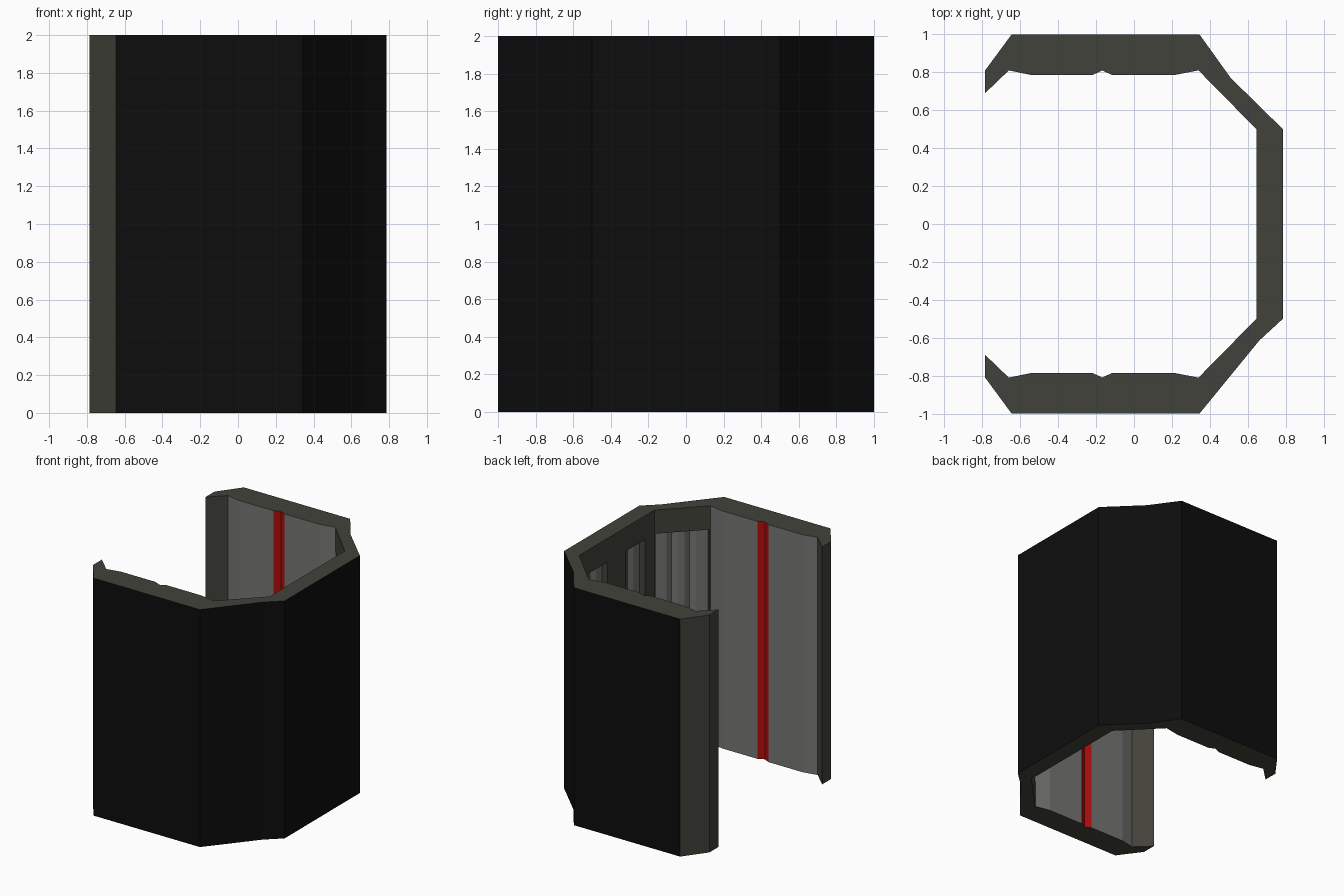
import bpy, bmesh
from mathutils import Vector

if "Cube" in bpy.data.objects:
    bpy.data.objects.remove(bpy.data.objects["Cube"])

DARK, BLACK, GREY, RED, SLOT_1, SLOT_2 = range(6)
COLOURS = [("dark_frame", (0.055, 0.055, 0.044)), ("black_shell", (0.004, 0.004, 0.004)),
           ("grey_panel", (0.18, 0.18, 0.175)), ("red_stripe", (0.42, 0.004, 0.004))]
BANDS = (0, 0.2, 1.8, 2)


def half(s, kink):
    """One side of the cross-section, inner corner round to outer corner;
    each point carries the finish of the edge to the next point."""
    a, b = Vector((0.645, 0.5)), Vector((0.34, 0.81))
    p, q = a.lerp(b, 0.02), a.lerp(b, 0.98)
    pts = [(*a, DARK), (*p, SLOT_2), (*q, DARK), (*b, GREY), (0.21, 0.785, GREY),
           (-0.115, 0.785, RED), (-0.167, 0.81, RED), (-0.22, 0.785, GREY),
           (-0.54, 0.785, GREY), (-0.66, 0.81, DARK), (-0.785, 0.69, DARK),
           (-0.785, 0.81, DARK), (-0.645, 1, BLACK), (0.345, 1, BLACK),
           (*kink, BLACK), (0.785, 0.5, BLACK)]
    return [(x, s * y, m) for x, y, m in pts]


# full outline: one side, then the mirrored side walked backwards, then the back wall
upper, lower = half(1, (0.51, 0.77)), half(-1, (0.66, 0.615))
outline = upper[:]
for i in range(len(lower) - 1, 0, -1):
    outline.append((lower[i][0], lower[i][1], lower[i - 1][2]))
outline.append((*lower[0][:2], DARK))
outline += [(0.645, y, m) for y, m in
            ((-0.375, SLOT_1), (-0.125, DARK), (0.125, SLOT_1), (0.375, DARK))]

bm = bmesh.new()


def face(points, mat):
    bm.faces.new([bm.verts.new(p) for p in points]).material_index = mat


def quad(a, b, z0, z1, mat):
    face([(a[0], a[1], z0), (b[0], b[1], z0), (b[0], b[1], z1), (a[0], a[1], z1)], mat)


def recess(a, b, z0, z1, grooves, w=0.045, depth=0.05):
    """Sunken panel with upright V grooves."""
    d = (b - a).normalized()
    n = Vector((d.y, -d.x))
    length = (b - a).length
    sec = [a, a + n * depth]
    for i in range(grooves):
        c = length * (i + 1) / (grooves + 1)
        for off, dep in ((-w, depth), (0, depth + 0.025), (w, depth)):
            sec.append(a + d * (c + off) + n * dep)
    sec += [b + n * depth, b]
    for i, (p, q) in enumerate(zip(sec, sec[1:])):
        quad(p, q, z0, z1, DARK if i in (0, len(sec) - 2) else GREY)
    for z in (z0, z1):
        face([(p.x, p.y, z) for p in sec], DARK)


# walls in three height bands, with recesses in the middle band
for i, (x, y, m) in enumerate(outline):
    a, b = Vector((x, y)), Vector(outline[(i + 1) % len(outline)][:2])
    for k in range(3):
        z0, z1 = BANDS[k], BANDS[k + 1]
        if m >= SLOT_1 and k == 1:
            recess(a, b, z0, z1, m - SLOT_1 + 1)
        else:
            quad(a, b, z0, z1, DARK if m >= SLOT_1 else m)

# end faces
for z in (0, 2):
    face([(x, y, z) for x, y, m in outline], DARK)

bmesh.ops.remove_doubles(bm, verts=bm.verts, dist=0.0005)
bmesh.ops.recalc_face_normals(bm, faces=bm.faces)
mesh = bpy.data.meshes.new("corridor_section")
bm.to_mesh(mesh)
bm.free()
for name, rgb in COLOURS:
    mat = bpy.data.materials.new(name)
    mat.diffuse_color = (*rgb, 1)
    mat.use_nodes = True
    mat.node_tree.nodes["Principled BSDF"].inputs["Base Color"].default_value = mat.diffuse_color
    mesh.materials.append(mat)
bpy.context.collection.objects.link(bpy.data.objects.new("corridor_section", mesh))
